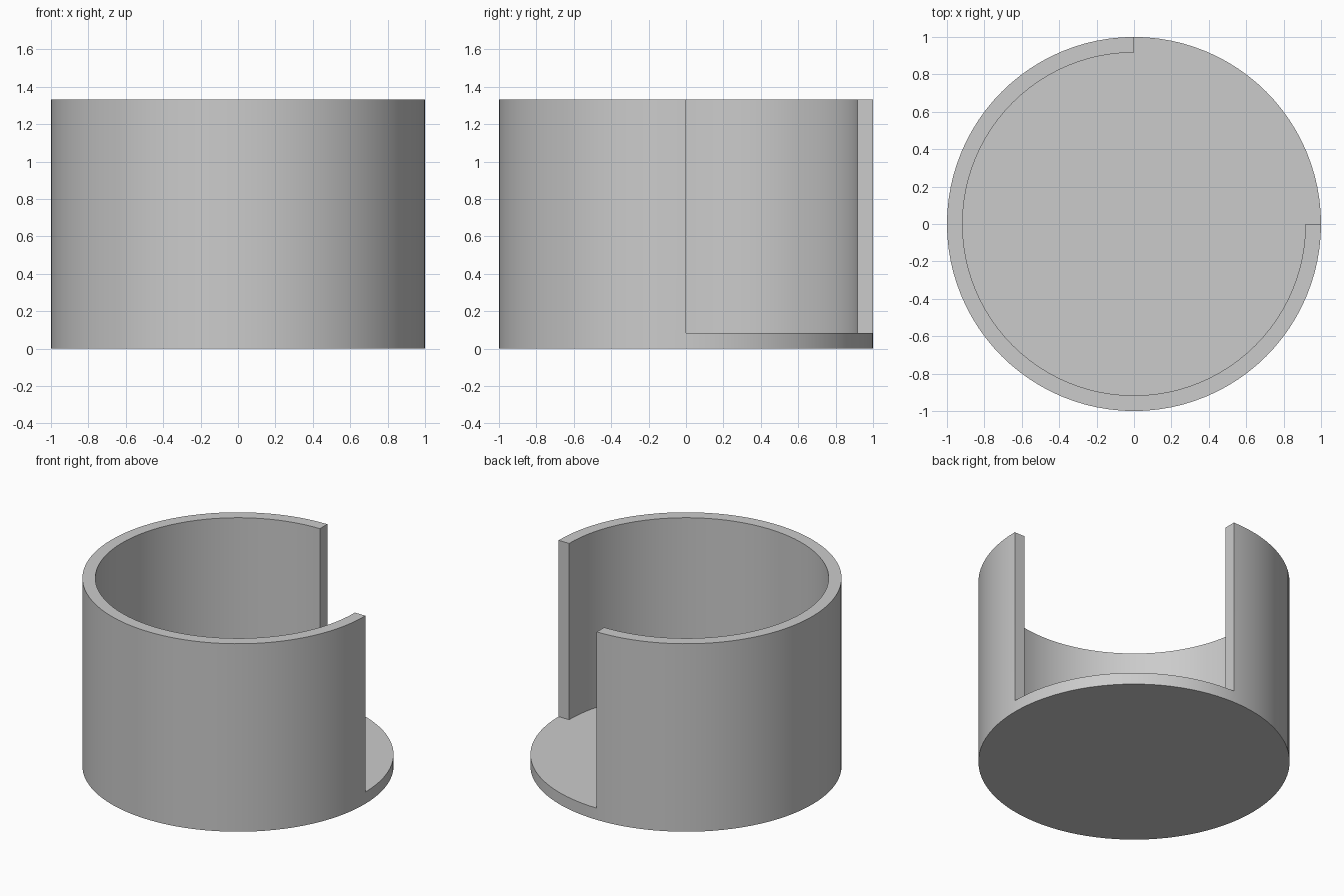
import bpy, bmesh
from math import cos, sin, tau, radians

cube = bpy.data.objects.get("Cube")
if cube:
    bpy.data.objects.remove(cube, do_unlink=True)

OUTER, INNER = 1.0, 0.917
FLOOR, TOP = 0.083, 1.333
SEGMENTS = 96
OPEN = SEGMENTS // 4  # the back left quarter has no wall

grey = bpy.data.materials.new("plain_grey")
grey.use_nodes = True
grey.diffuse_color = (0.6, 0.6, 0.6, 1)
grey.node_tree.nodes["Principled BSDF"].inputs["Base Color"].default_value = (0.6, 0.6, 0.6, 1)

bm = bmesh.new()


def arc(radius, z, start, end):
    """Vertices along an arc, from one segment index to another."""
    return [bm.verts.new((radius * cos(tau * i / SEGMENTS), radius * sin(tau * i / SEGMENTS), z))
            for i in range(start, end)]


def bridge(a, b):
    """Quads between two equally long rows of vertices."""
    for i in range(len(a) - 1):
        bm.faces.new((a[i], a[i + 1], b[i + 1], b[i]))


# Base disc
bottom = arc(OUTER, 0, 0, SEGMENTS)
rim = arc(OUTER, FLOOR, 0, SEGMENTS)
bm.faces.new(bottom[::-1])
bridge(bottom + bottom[:1], rim + rim[:1])

# Three-quarter wall
foot = rim[OPEN:] + rim[:1]
top_outer = arc(OUTER, TOP, OPEN, SEGMENTS + 1)
top_inner = arc(INNER, TOP, OPEN, SEGMENTS + 1)
foot_inner = arc(INNER, FLOOR, OPEN, SEGMENTS + 1)
bridge(foot, top_outer)
bridge(top_outer, top_inner)
bridge(top_inner, foot_inner)

# Wall ends beside the opening
for i in (0, -1):
    bm.faces.new((foot[i], top_outer[i], top_inner[i], foot_inner[i]))

# Floor, reaching the rim in the open quarter
bm.faces.new(rim[:OPEN + 1] + foot_inner)

bmesh.ops.recalc_face_normals(bm, faces=bm.faces)
mesh = bpy.data.meshes.new("open_cup")
bm.to_mesh(mesh)
bm.free()
mesh.materials.append(grey)

cup = bpy.data.objects.new("open_cup", mesh)
bpy.context.collection.objects.link(cup)
bpy.ops.object.select_all(action="DESELECT")
cup.select_set(True)
bpy.context.view_layer.objects.active = cup
bpy.ops.object.shade_smooth_by_angle(angle=radians(30))
